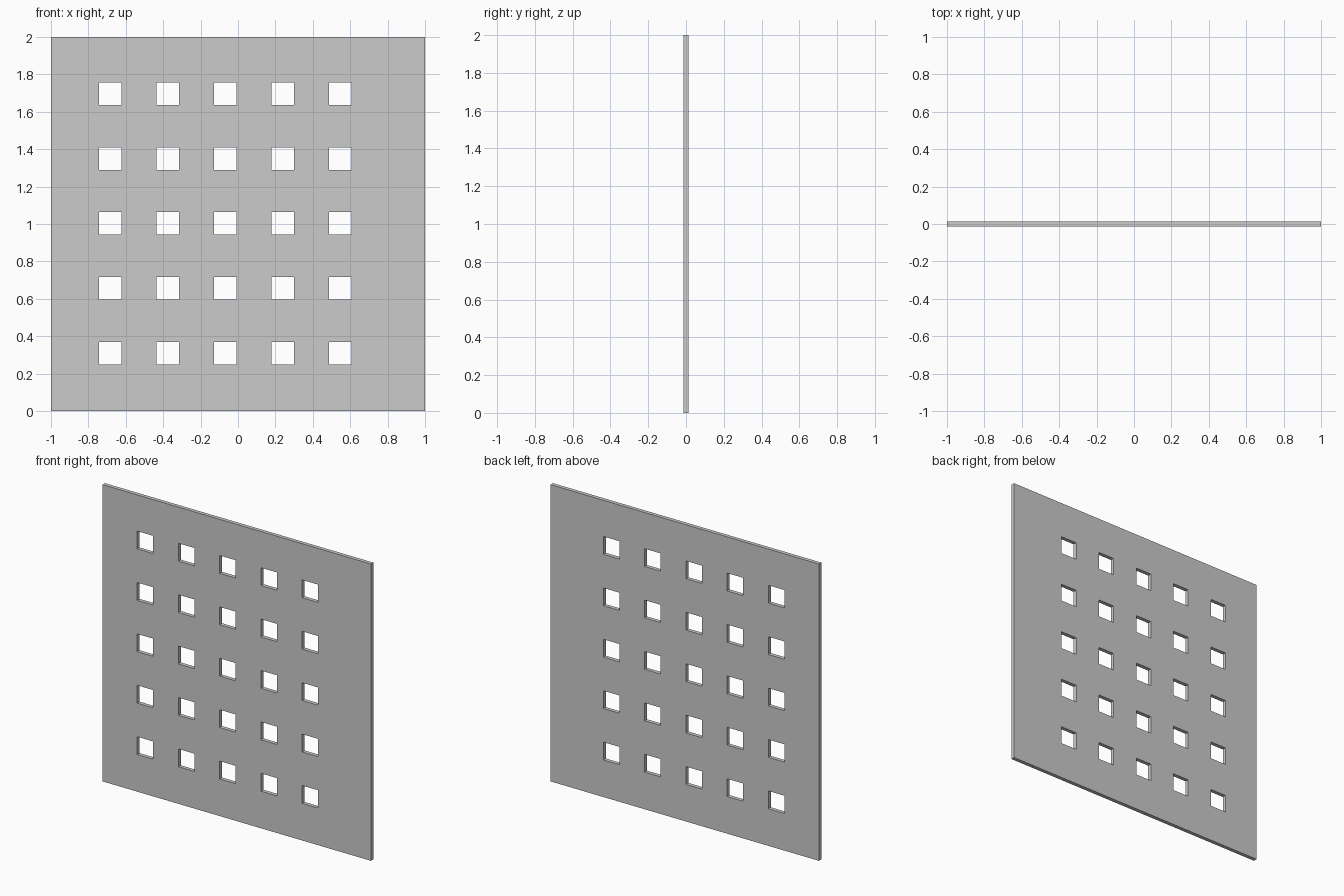
import bpy, bmesh

if "Cube" in bpy.data.objects:
    bpy.data.objects.remove(bpy.data.objects["Cube"])

THICK = 0.026
HOLE = 0.12
COUNT = 5


def breaks(lo, hi, centre, pitch):
    """Panel edges plus both edges of every hole along one axis."""
    cuts = [lo]
    for i in range(COUNT):
        c = centre + (i - COUNT // 2) * pitch
        cuts += [c - HOLE / 2, c + HOLE / 2]
    return cuts + [hi]


xs = breaks(-1, 1, -0.068, 0.3075)
zs = breaks(0, 2, 1.003, 0.3465)

# Front sheet: a grid of cells, leaving out the square openings
bm = bmesh.new()
verts = [[bm.verts.new((x, -THICK / 2, z)) for z in zs] for x in xs]
for i in range(len(xs) - 1):
    for j in range(len(zs) - 1):
        if i % 2 and j % 2:
            continue
        bm.faces.new((verts[i][j], verts[i + 1][j],
                      verts[i + 1][j + 1], verts[i][j + 1]))

# Thicken towards the back, which also walls the openings
front = bm.faces[:]
back = bmesh.ops.extrude_face_region(bm, geom=front, use_keep_orig=True)
bmesh.ops.translate(bm, vec=(0, THICK, 0),
                    verts=[g for g in back["geom"] if isinstance(g, bmesh.types.BMVert)])
bmesh.ops.recalc_face_normals(bm, faces=bm.faces[:])

mesh = bpy.data.meshes.new("perforated_panel")
bm.to_mesh(mesh)
bm.free()
panel = bpy.data.objects.new("perforated_panel", mesh)
bpy.context.collection.objects.link(panel)
